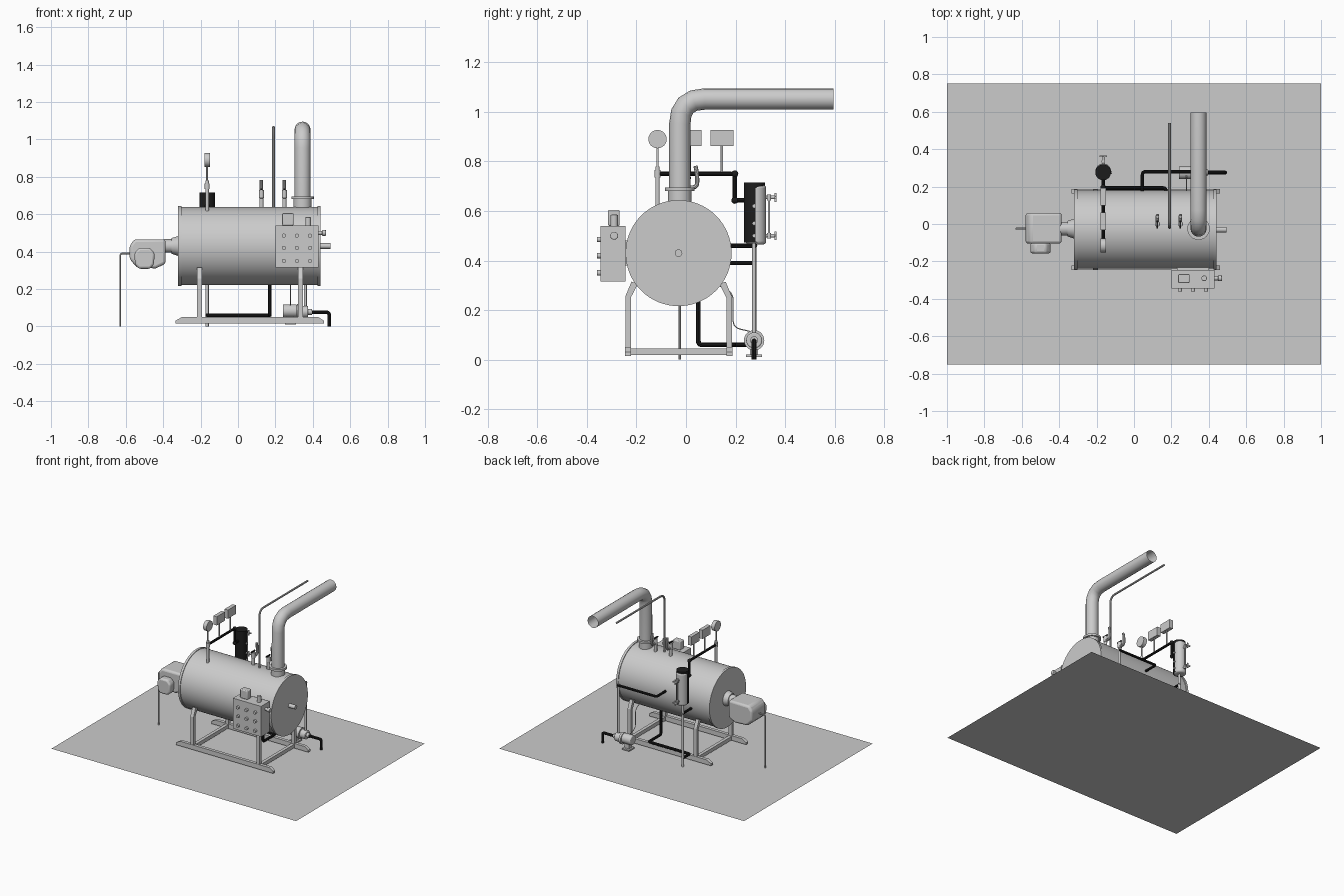
import bpy, bmesh, math
from mathutils import Vector as V

if "Cube" in bpy.data.objects:
    bpy.data.objects.remove(bpy.data.objects["Cube"])

black = bpy.data.materials.new("black_pipe")
black.diffuse_color = (0.012, 0.012, 0.012, 1)
black.use_nodes = True
black.node_tree.nodes["Principled BSDF"].inputs["Base Color"].default_value = black.diffuse_color
CY, CZ = -0.03, 0.43          # boiler axis


def finish(o, name, mat=None, bevel=0, smooth=True):
    o.name = name
    if mat:
        o.data.materials.append(mat)
    if bevel:
        m = o.modifiers.new("bevel", 'BEVEL')
        m.width, m.segments, m.limit_method = bevel, 3, 'ANGLE'
    if smooth:
        bpy.ops.object.select_all(action='DESELECT')
        o.select_set(True)
        bpy.context.view_layer.objects.active = o
        bpy.ops.object.shade_smooth_by_angle(angle=math.radians(35))
    return o


def box(name, x0, x1, y0, y1, z0, z1, mat=None, bevel=0):
    bpy.ops.mesh.primitive_cube_add(size=1, location=((x0+x1)/2, (y0+y1)/2, (z0+z1)/2))
    o = bpy.context.object
    for v in o.data.vertices:
        v.co = V((v.co.x*(x1-x0), v.co.y*(y1-y0), v.co.z*(z1-z0)))
    return finish(o, name, mat, bevel, bevel > 0)


def cyl(name, a, b, r, mat=None, n=24, bevel=0, r2=None):
    a, b = V(a), V(b)
    bpy.ops.mesh.primitive_cone_add(vertices=n, radius1=r, radius2=r if r2 is None else r2,
                                    depth=(b-a).length, location=(a+b)/2)
    o = bpy.context.object
    o.rotation_euler = (b-a).to_track_quat('Z', 'Y').to_euler()
    return finish(o, name, mat, bevel)


def tube(name, pts, r, mat=None, fillet=0.015, steps=5, caps=True, res=3):
    """Round pipe along a path with rounded corners."""
    pts = [V(p) for p in pts]
    path = [pts[0]]
    for a, b, c in zip(pts, pts[1:], pts[2:]):
        p, q = b+(a-b).normalized()*fillet, b+(c-b).normalized()*fillet
        path += [p.lerp(b, t).lerp(b.lerp(q, t), t) for t in [i/steps for i in range(steps+1)]]
    path.append(pts[-1])
    cu = bpy.data.curves.new(name, 'CURVE')
    cu.dimensions, cu.bevel_depth, cu.bevel_resolution, cu.use_fill_caps = '3D', r, res, caps
    s = cu.splines.new('POLY')
    s.points.add(len(path)-1)
    for sp, p in zip(s.points, path):
        sp.co = (*p, 1)
    o = bpy.data.objects.new(name, cu)
    bpy.context.collection.objects.link(o)
    bpy.ops.object.select_all(action='DESELECT')
    o.select_set(True)
    bpy.context.view_layer.objects.active = o
    bpy.ops.object.convert(target='MESH')
    return finish(bpy.context.object, name, mat)


def prism(name, prof, lo, hi, axis, bevel=0):
    """Extrude a profile along x (y,z points) or y (x,z points)."""
    bm = bmesh.new()
    at = lambda p, h: (h, *p) if axis == 'x' else (p[0], h, p[1])
    f = bm.faces.new([bm.verts.new(at(p, lo)) for p in prof])
    ext = bmesh.ops.extrude_face_region(bm, geom=[f])['geom']
    d = V((hi-lo, 0, 0)) if axis == 'x' else V((0, hi-lo, 0))
    bmesh.ops.translate(bm, vec=d, verts=[e for e in ext if isinstance(e, bmesh.types.BMVert)])
    bmesh.ops.recalc_face_normals(bm, faces=bm.faces)
    me = bpy.data.meshes.new(name)
    bm.to_mesh(me)
    o = bpy.data.objects.new(name, me)
    bpy.context.collection.objects.link(o)
    return finish(o, name, None, bevel, bevel > 0)


# floor sheet
bpy.ops.mesh.primitive_plane_add(size=1)
o = bpy.context.object
for v in o.data.vertices:
    v.co = V((v.co.x*2, v.co.y*1.5, 0))
o.name = "floor_sheet"

# boiler drum with rims and rear stub
cyl("boiler_drum", (-0.315, CY, CZ), (0.435, CY, CZ), 0.209, n=64)
for x in (-0.32, 0.425):
    cyl("drum_rim", (x, CY, CZ), (x+0.017, CY, CZ), 0.214, n=64)
cyl("rear_stub", (0.43, CY, CZ), (0.495, CY, CZ), 0.015)

# support frame
for s in (-1, 1):
    yc = CY+s*0.205
    prism("skid", [(-0.335, 0.015), (-0.335, 0.03), (-0.3, 0.05), (0.43, 0.05), (0.46, 0.03), (0.46, 0.015)],
          yc-0.012, yc+0.012, 'y')
    for x in (-0.205, 0.335):
        leg = [(0.215, 0.03), (0.215, 0.255), (0.19, 0.315), (0.165, 0.305), (0.193, 0.25), (0.193, 0.03)]
        prism("leg", [(CY+s*y, z) for y, z in leg], x-0.013, x+0.013, 'x')
for x in (-0.205, 0.335):
    box("cross_beam", x-0.012, x+0.012, CY-0.205, CY+0.205, 0.018, 0.045)

# chimney and vent line
tube("chimney", [(0.345, -0.025, 0.6), (0.345, -0.025, 1.052), (0.345, 0.595, 1.052)], 0.043,
     fillet=0.1, steps=4, caps=False, res=6)
cyl("chimney_base", (0.345, -0.025, 0.6), (0.345, -0.025, 0.68), 0.048, n=32)
cyl("chimney_collar", (0.345, -0.025, 0.68), (0.345, -0.025, 0.695), 0.06, n=32)
tube("vent_line", [(0.19, -0.02, 0.62), (0.19, -0.02, 1.065), (0.19, 0.54, 1.065)], 0.007, fillet=0.05)

# safety valves
for x in (0.125, 0.248):
    cyl("valve_base", (x, 0.0, 0.62), (x, 0.0, 0.685), 0.011)
    cyl("valve_body", (x, 0.0, 0.685), (x, 0.0, 0.73), 0.014, bevel=0.004)
    tube("valve_outlet", [(x, 0.0, 0.695), (x, 0.045, 0.695), (x, 0.045, 0.75), (x, 0.038, 0.782)], 0.009, fillet=0.02)
    box("valve_lever", x-0.004, x+0.004, -0.025, 0.02, 0.73, 0.738, black)

# burner: housing, motor, neck, fuel line
prism("burner_housing", [(-0.58, 0.36), (-0.58, 0.43), (-0.555, 0.465), (-0.387, 0.465), (-0.387, 0.335),
                         (-0.44, 0.31), (-0.54, 0.315)], -0.105, 0.06, 'y', 0.015)
prism("burner_motor", [(-0.55, 0.33), (-0.555, 0.39), (-0.53, 0.42), (-0.47, 0.42), (-0.445, 0.39),
                       (-0.45, 0.33), (-0.47, 0.308), (-0.53, 0.308)], -0.157, -0.1, 'y', 0.012)
cyl("burner_neck", (-0.395, -0.025, 0.43), (-0.33, -0.025, 0.43), 0.036)
cyl("burner_flange", (-0.355, -0.025, 0.43), (-0.315, -0.025, 0.43), 0.042, r2=0.055)
tube("fuel_line", [(-0.57, -0.025, 0.39), (-0.63, -0.025, 0.39), (-0.63, -0.025, 0)], 0.005)

# control box with buttons and top fittings
box("control_box", 0.2, 0.43, -0.345, -0.245, 0.315, 0.54)
box("control_box_bracket", 0.23, 0.4, -0.25, -0.21, 0.38, 0.48)
for x in (0.245, 0.315, 0.385):
    for z in (0.35, 0.42, 0.485):
        cyl("button", (x, -0.34, z), (x, -0.36, z), 0.011, n=16)
box("relay", 0.236, 0.298, -0.315, -0.268, 0.54, 0.605, bevel=0.006)
cyl("signal_lamp", (0.375, -0.29, 0.53), (0.375, -0.29, 0.585), 0.015, bevel=0.004)
cyl("side_switch", (0.425, -0.29, 0.5), (0.455, -0.29, 0.5), 0.011)
cyl("side_switch_knob", (0.45, -0.29, 0.5), (0.47, -0.29, 0.5), 0.016, bevel=0.004)

# gauge manifold
GX = -0.165
tube("manifold_pipe", [(GX, -0.115, 0.75), (GX, 0.197, 0.75), (GX, 0.197, 0.643), (GX, 0.25, 0.643)], 0.009, black)
cyl("manifold_riser", (GX, -0.115, 0.59), (GX, -0.115, 0.78), 0.009)
cyl("riser_union", (GX, -0.115, 0.735), (GX, -0.115, 0.765), 0.013)
cyl("pressure_gauge", (GX-0.014, -0.115, 0.89), (GX+0.014, -0.115, 0.89), 0.037, n=32)
for y in (-0.115, 0.015, 0.145):
    cyl("gauge_stem", (GX, y, 0.75), (GX, y, 0.87), 0.005, n=12)
for y in (0.015, 0.145):
    box("pressure_switch", GX-0.014, GX+0.014, y-0.047, y+0.047, 0.863, 0.927)
for y, z in ((0.197, 0.75), (0.197, 0.643)):
    bpy.ops.mesh.primitive_uv_sphere_add(segments=16, ring_count=8, radius=0.014, location=(GX, y, z))
    finish(bpy.context.object, "pipe_elbow", black)

# water column with sight glass
cyl("water_column_back", (GX, 0.276, 0.472), (GX, 0.276, 0.715), 0.042, black, n=32)
cyl("water_column", (GX, 0.282, 0.465), (GX, 0.282, 0.705), 0.0415, n=32, bevel=0.012)
cyl("sight_glass", (GX, 0.335, 0.495), (GX, 0.335, 0.66), 0.005, n=12)
for z in (0.5, 0.655):
    cyl("glass_valve", (GX, 0.31, z), (GX, 0.362, z), 0.007, n=12)
    cyl("glass_union", (GX, 0.335, z-0.012), (GX, 0.335, z+0.012), 0.009, n=12)
    box("glass_handle", GX-0.02, GX+0.02, 0.358, 0.366, z-0.004, z+0.004)
    box("glass_handle", GX-0.004, GX+0.004, 0.358, 0.366, z-0.018, z+0.018)
for z in (0.5, 0.55, 0.62):
    cyl("probe_plug", (GX+0.03, 0.275, z), (GX+0.048, 0.275, z), 0.008, n=12)
cyl("column_drain", (GX, 0.275, 0), (GX, 0.275, 0.48), 0.009, n=16)
tube("column_lower_pipe", [(GX, 0.15, 0.39), (GX, 0.282, 0.39)], 0.009, black)

# blowdown pipe under the drum
tube("blowdown_pipe", [(0.17, 0.05, 0.26), (0.17, 0.05, 0.06), (0.17, 0.192, 0.06), (GX, 0.192, 0.06),
                       (GX, 0.275, 0.06)], 0.01, black)

# feed pump, feed pipe, supply pipe
PY, PZ = 0.275, 0.078
cyl("pump_motor", (0.24, PY, PZ+0.005), (0.315, PY, PZ+0.005), 0.035, n=28, bevel=0.006)
cyl("pump_flange", (0.315, PY, PZ), (0.33, PY, PZ), 0.041, n=28)
cyl("pump_head", (0.33, PY, PZ), (0.375, PY, PZ), 0.032, n=28, bevel=0.005)
cyl("pump_inlet", (0.37, PY, PZ), (0.395, PY, PZ), 0.016)
box("pump_foot", 0.25, 0.31, PY-0.032, PY+0.032, 0.01, 0.02)
box("pump_pedestal", 0.262, 0.298, PY-0.016, PY+0.016, 0.018, 0.06)
tube("feed_pipe", [(0.045, 0.14, 0.46), (0.045, PY+0.004, 0.46), (0.365, PY+0.004, 0.46)], 0.009, black)
cyl("feed_riser", (0.36, PY, PZ), (0.36, PY, 0.47), 0.008, n=16)
tube("supply_pipe", [(0.385, PY, 0.075), (0.488, PY, 0.075), (0.488, PY, 0)], 0.01, black)
tube("pump_cable", [(0.28, 0.13, 0.3), (0.28, 0.19, 0.27), (0.28, 0.19, 0.13), (0.28, PY, 0.11)], 0.0025, fillet=0.03, res=1)
